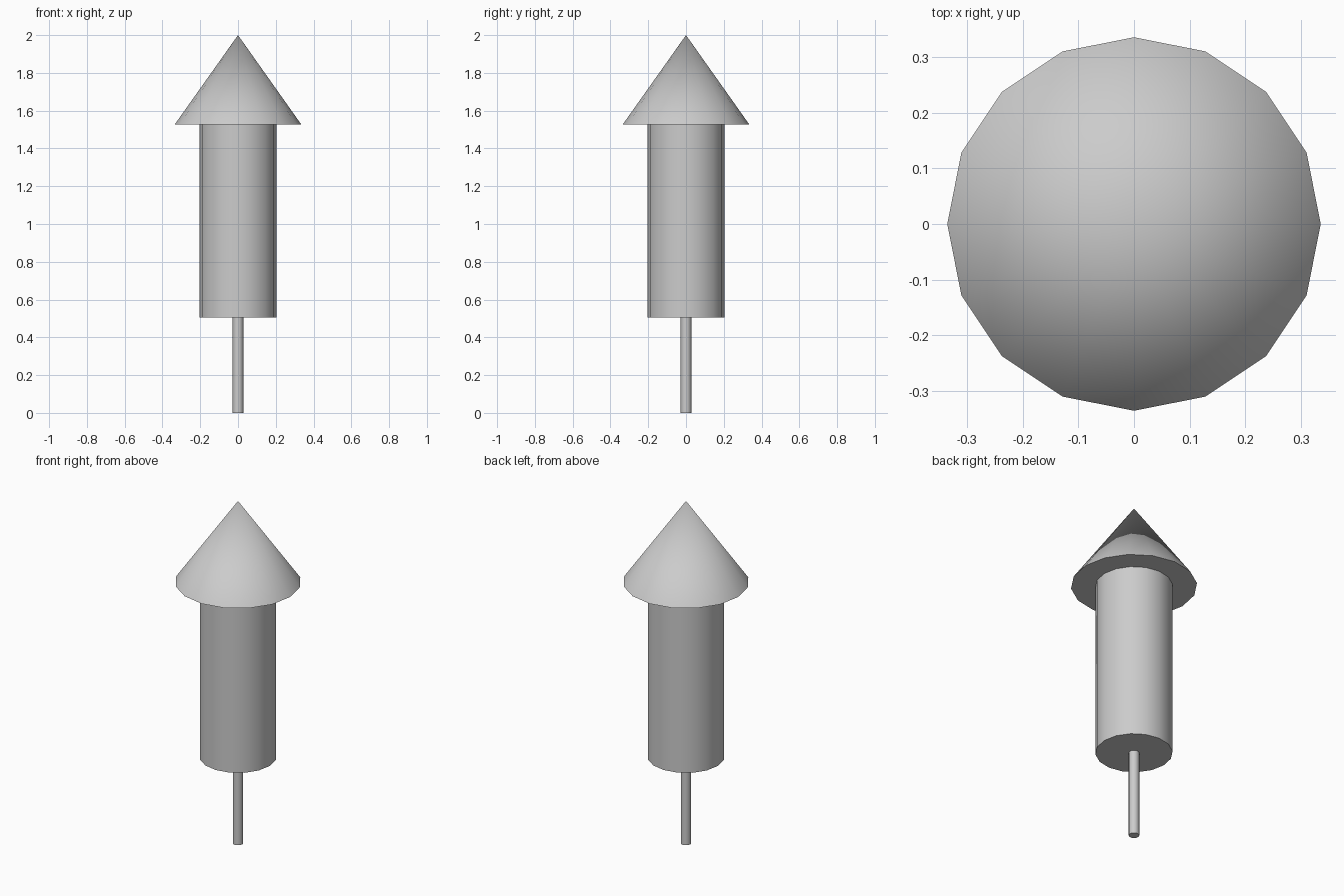
import bpy
import math

SIDES = 16

default_cube = bpy.data.objects.get("Cube")
if default_cube:
    bpy.data.objects.remove(default_cube, do_unlink=True)

grey = bpy.data.materials.new("light_grey")
grey.use_nodes = True
colour = (0.6, 0.6, 0.6, 1.0)
grey.diffuse_color = colour
grey.node_tree.nodes["Principled BSDF"].inputs["Base Color"].default_value = colour


def round_part(name, bottom_radius, top_radius, z_bottom, z_top):
    """Upright capped cylinder or cone with smooth sides and sharp rims."""
    bpy.ops.mesh.primitive_cone_add(
        vertices=SIDES,
        radius1=bottom_radius,
        radius2=top_radius,
        depth=z_top - z_bottom,
        location=(0, 0, (z_bottom + z_top) / 2),
    )
    part = bpy.context.object
    part.name = name
    part.data.materials.append(grey)
    bpy.ops.object.shade_smooth_by_angle(angle=math.radians(40))
    return part


# Thin guide stick under the body
round_part("guide_stick", 0.028, 0.028, 0.0, 0.505)

# Main tube
round_part("body_tube", 0.205, 0.205, 0.505, 1.527)

# Pointed cap overhanging the tube
round_part("nose_cone", 0.335, 0.0, 1.527, 2.0)
